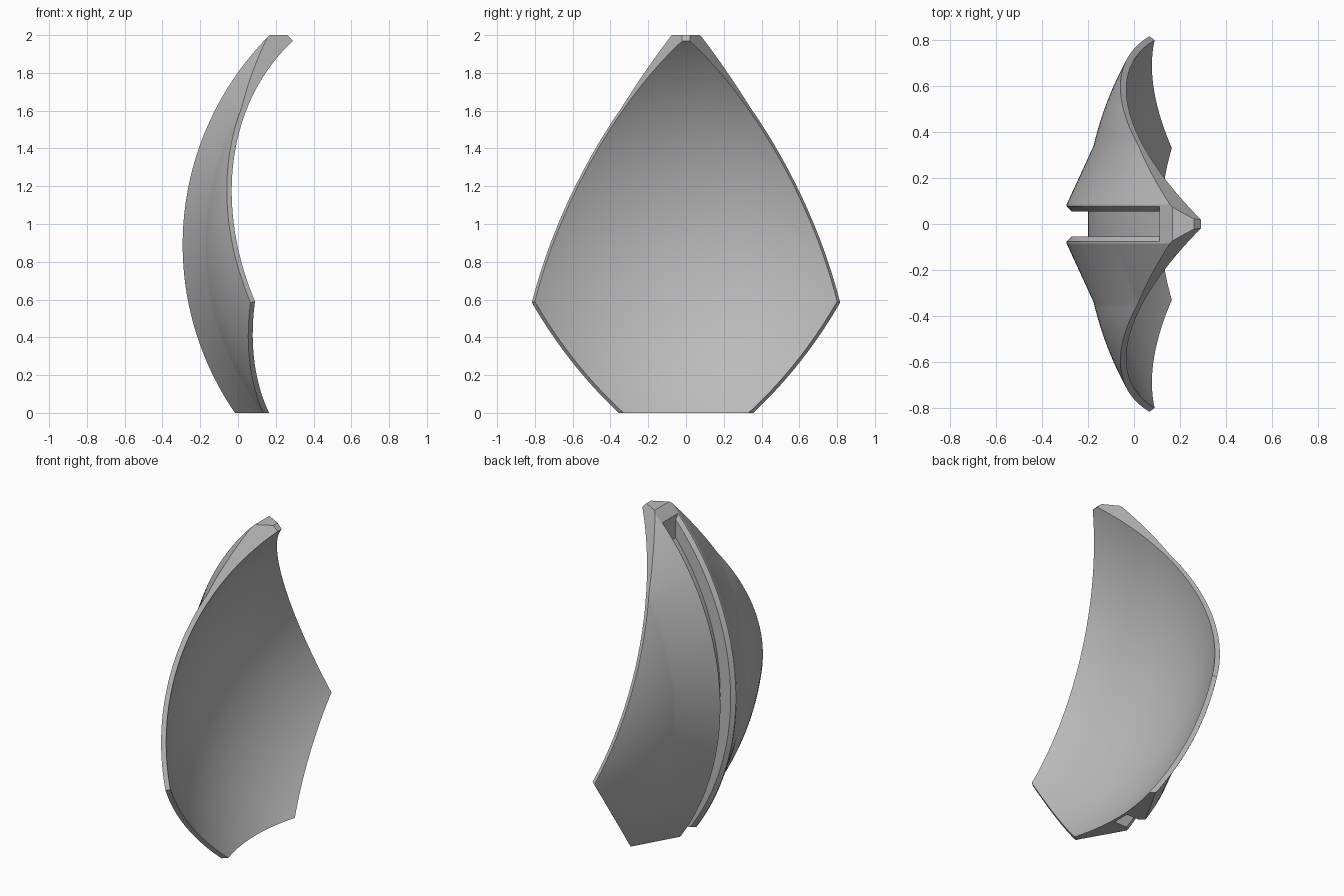
import bpy, bmesh
from math import sin, cos, sqrt, radians
from mathutils import Vector

if "Cube" in bpy.data.objects:
    bpy.data.objects.remove(bpy.data.objects["Cube"], do_unlink=True)

CENTRE = Vector((1.275, 0, 0.89))   # shared centre of the nested spheres
INNER, OUTER, RIDGE, FLOOR = 1.461, 1.49, 1.568, 1.475


def sphere_profile(radius, start, end, steps):
    ys = [start + (end - start) * i / steps for i in range(steps + 1)]
    return [(y, sqrt(radius * radius - y * y)) for y in ys]


def revolve(profile, low, high, steps):
    """Sweep a closed (y, radius) profile about the y axis through CENTRE."""
    bm = bmesh.new()
    rings = []
    for i in range(steps + 1):
        a = radians(low + (high - low) * i / steps)
        rings.append([bm.verts.new(CENTRE + Vector((-r * cos(a), y, r * sin(a))))
                      for y, r in profile])
    n = len(profile)
    for a, b in zip(rings, rings[1:]):
        for j in range(n):
            k = (j + 1) % n
            bm.faces.new((a[j], a[k], b[k], b[j]))
    bm.faces.new(rings[0])
    bm.faces.new(rings[-1])
    bmesh.ops.recalc_face_normals(bm, faces=bm.faces)
    return bm


def slice_off(bm, point, normal):
    """Remove everything on the normal side of a plane and cap the cut."""
    geom = bm.verts[:] + bm.edges[:] + bm.faces[:]
    bmesh.ops.bisect_plane(bm, geom=geom, dist=1e-6, plane_co=point,
                           plane_no=normal, clear_outer=True)
    rim = [e for e in bm.edges if e.is_boundary]
    bmesh.ops.edgeloop_fill(bm, edges=rim)
    bmesh.ops.recalc_face_normals(bm, faces=bm.faces)


def make_object(bm, name):
    mesh = bpy.data.meshes.new(name)
    bm.to_mesh(mesh)
    bm.free()
    obj = bpy.data.objects.new(name, mesh)
    bpy.context.collection.objects.link(obj)
    return obj


# Shell: thin spherical dish with a raised tapering ridge on its back
half = [(0.085, RIDGE)] + sphere_profile(OUTER, 0.34, 0.95, 20)
outer = [(-y, r) for y, r in reversed(half)] + half
inner = sphere_profile(INNER, 0.95, -0.95, 56)
bm = revolve(outer + inner, -60, 62, 96)

# Outline: radial cuts through the tip, side corners and bottom corners
tip = Vector((0.308, 0, 1.99)) - CENTRE
for side in (1, -1):
    corner = Vector((0.09, side * 0.80, 0.59)) - CENTRE
    foot = Vector((0.165, side * 0.33, 0)) - CENTRE
    middle = Vector((-1, 0, 0))
    for a, b in ((tip, corner), (corner, foot)):
        normal = a.cross(b)
        if normal.dot(middle) > 0:
            normal.negate()
        slice_off(bm, CENTRE, normal)
slice_off(bm, Vector((0, 0, 0)), Vector((0, 0, -1)))
slice_off(bm, Vector((0, 0, 2)), Vector((0, 0, 1)))
slice_off(bm, Vector((0.275, 0, 1.985)), Vector((1, 0, 1)))
shell = make_object(bm, "curved_shell")

# Slot: chamfered groove running along the ridge, open at the bottom
groove = [(0.055, FLOOR), (0.055, 1.547), (0.077, RIDGE), (0.077, 1.62)]
groove += [(-y, r) for y, r in reversed(groove)]
bm = revolve(groove, -50, 60, 88)
slice_off(bm, Vector((0.11, 0, 1)), Vector((1, 0, 0.0)))
cutter = make_object(bm, "slot_cutter")
cutter.hide_render = True

bpy.context.view_layer.objects.active = shell
shell.select_set(True)
cut = shell.modifiers.new("slot", "BOOLEAN")
cut.operation = "DIFFERENCE"
cut.solver = "EXACT"
cut.object = cutter
bpy.ops.object.modifier_apply(modifier=cut.name)
bpy.data.objects.remove(cutter, do_unlink=True)

# Finish: one plain grey
grey = bpy.data.materials.new("plain grey")
grey.use_nodes = True
colour = (0.5, 0.5, 0.5, 1)
grey.diffuse_color = colour
grey.node_tree.nodes["Principled BSDF"].inputs["Base Color"].default_value = colour
shell.data.materials.clear()
shell.data.materials.append(grey)
for poly in shell.data.polygons:
    poly.material_index = 0
bpy.ops.object.shade_smooth_by_angle(angle=radians(20))
